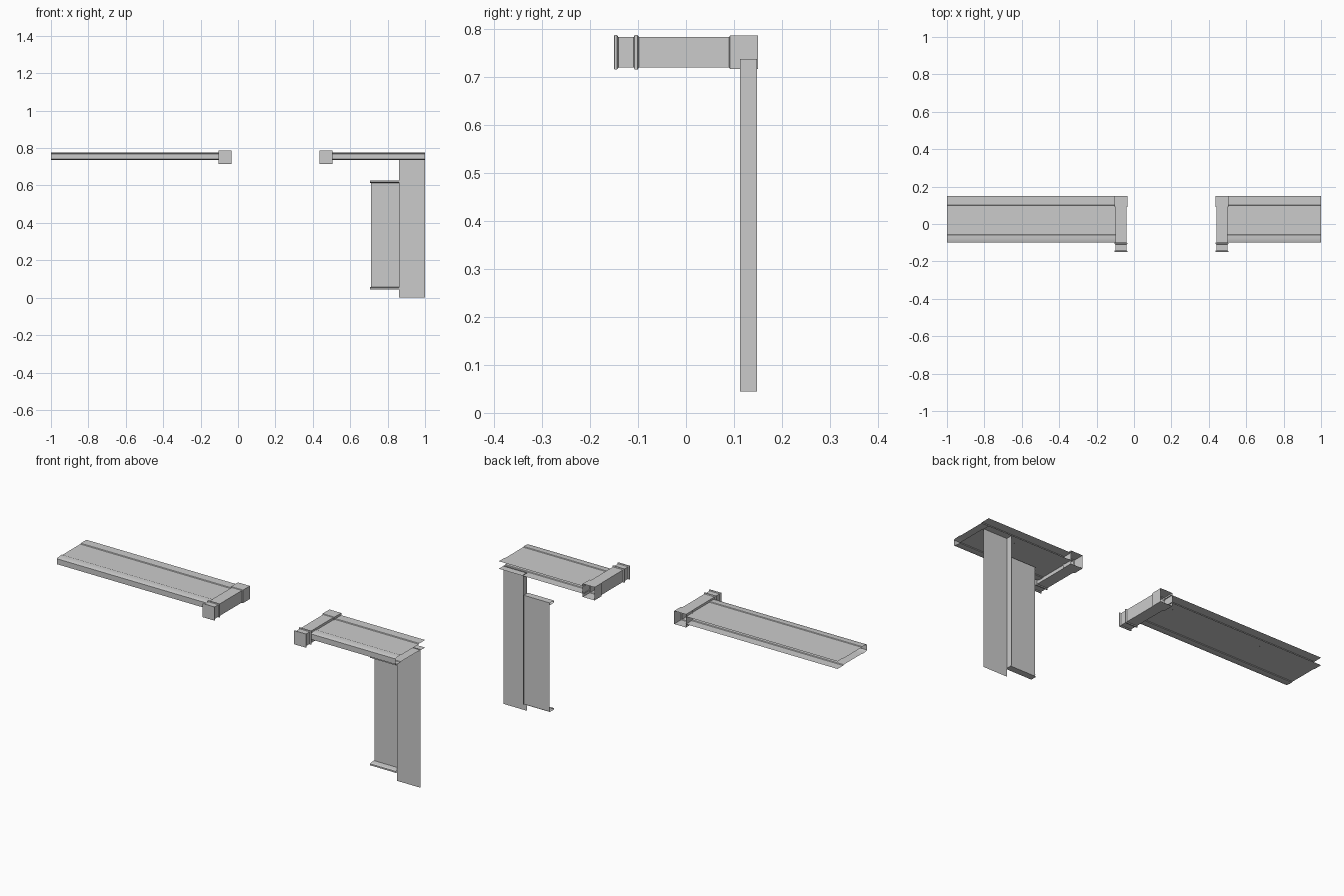
import bpy, bmesh

if "Cube" in bpy.data.objects:
    bpy.data.objects.remove(bpy.data.objects["Cube"])


def make(name, verts, faces):
    mesh = bpy.data.meshes.new(name)
    mesh.from_pydata(verts, [], faces)
    obj = bpy.data.objects.new(name, mesh)
    bpy.context.collection.objects.link(obj)
    bm = bmesh.new()
    bm.from_mesh(mesh)
    bmesh.ops.recalc_face_normals(bm, faces=bm.faces)
    bm.to_mesh(mesh)
    bm.free()
    return obj


def sheet(name, profile, x0, x1):
    """Open (y, z) profile extruded along x."""
    n = len(profile)
    verts = [(x, y, z) for x in (x0, x1) for y, z in profile]
    return make(name, verts, [(i, i + 1, n + i + 1, n + i) for i in range(n - 1)])


def bracket(name, cx, cz, stations):
    """Rectangular tube along y, closed at the front and open at the back."""
    verts, faces = [], [(0, 1, 2, 3)]
    for y, hx, hz in stations:
        verts += [(cx + sx * hx, y, cz + sz * hz)
                  for sx, sz in ((-1, -1), (1, -1), (1, 1), (-1, 1))]
    for k in range(len(stations) - 1):
        for i in range(4):
            j = (i + 1) % 4
            faces.append((4*k + i, 4*k + j, 4*k + 4 + j, 4*k + 4 + i))
    return make(name, verts, faces)


# Ledge shells: rounded nose, grooved top and bottom, open back
MID = 0.755
half = [(0.15, 0.020), (0.102, 0.020), (0.098, 0.017), (-0.055, 0.017),
        (-0.058, 0.020), (-0.075, 0.0195), (-0.09, 0.018), (-0.1, 0.0145)]
ledge = [(y, MID + h) for y, h in half] + [(y, MID - h) for y, h in reversed(half)]
for name, x0, x1 in (("left_ledge", -1, -0.10), ("right_ledge", 0.50, 1)):
    obj = sheet(name, ledge, x0, x1)
    bpy.context.view_layer.objects.active = obj
    obj.select_set(True)
    bpy.ops.object.shade_smooth_by_angle(angle=0.4)
    obj.select_set(False)

# Bracket blocks with raised bands at the front and a wider block at the back
bands = [(-0.15, 0.033, 0.034), (-0.149, 0.035, 0.036), (-0.144, 0.035, 0.036),
         (-0.141, 0.030, 0.032), (-0.109, 0.030, 0.032), (-0.107, 0.035, 0.036),
         (-0.101, 0.035, 0.036), (-0.098, 0.030, 0.032), (0.090, 0.030, 0.032),
         (0.092, 0.035, 0.035), (0.15, 0.035, 0.035)]
for name, cx in (("left_bracket", -0.07), ("right_bracket", 0.47)):
    bracket(name, cx, 0.752, bands)

# Upright: front plate to the floor and a side return
sheet("upright_plate", [(0.113, 0), (0.113, 0.738)], 0.86, 1)
make("upright_return", [(0.86, 0.113, 0.045), (0.86, 0.148, 0.045),
                        (0.86, 0.148, 0.738), (0.86, 0.113, 0.738)], [(0, 1, 2, 3)])

# Recessed panel with projecting trim at top and bottom
sheet("recessed_panel", [(0.137, 0.045), (0.137, 0.627)], 0.71, 0.86)
for name, z, s in (("bottom_trim", 0.045, 1), ("top_trim", 0.627, -1)):
    sheet(name, [(0.140, z), (0.105, z), (0.105, z + s * 0.008),
                 (0.112, z + s * 0.011), (0.137, z + s * 0.013)], 0.706, 0.86)
